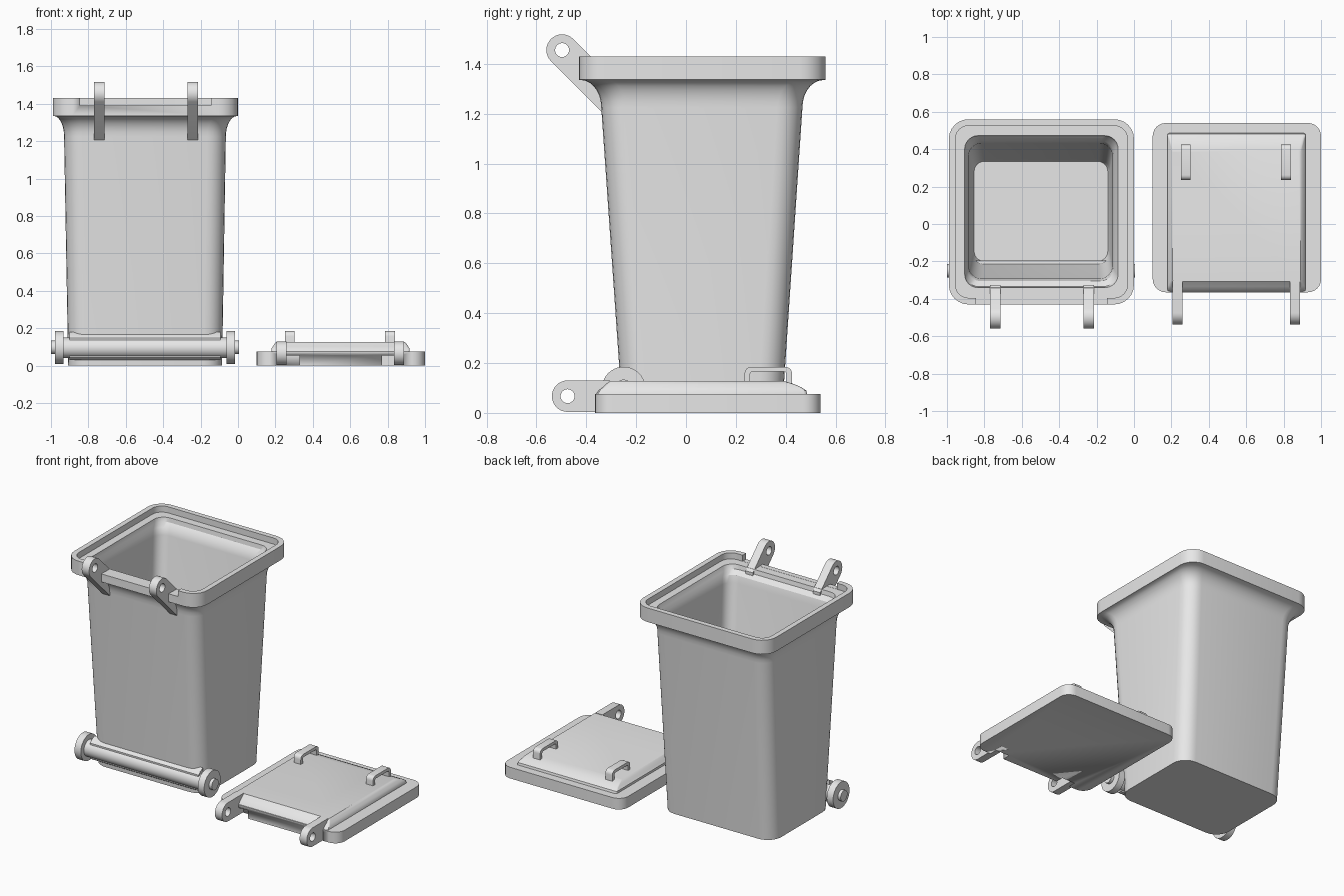
import bpy, bmesh, math
from mathutils import Matrix, Vector

if "Cube" in bpy.data.objects:
    bpy.data.objects.remove(bpy.data.objects["Cube"])

grey = bpy.data.materials.new("light grey plastic")
grey.diffuse_color = (0.8, 0.8, 0.8, 1)
grey.use_nodes = True
grey.node_tree.nodes["Principled BSDF"].inputs["Base Color"].default_value = grey.diffuse_color


def finish(ob):
    ob.data.materials.clear()
    ob.data.materials.append(grey)
    bpy.ops.object.select_all(action='DESELECT')
    ob.select_set(True)
    bpy.context.view_layer.objects.active = ob
    bpy.ops.object.shade_smooth_by_angle(angle=math.radians(32))
    return ob


def from_bmesh(name, bm):
    bmesh.ops.recalc_face_normals(bm, faces=bm.faces[:])
    me = bpy.data.meshes.new(name)
    bm.to_mesh(me)
    bm.free()
    ob = bpy.data.objects.new(name, me)
    bpy.context.collection.objects.link(ob)
    return finish(ob)


def loft(name, rings, n=7):
    """Skin rounded rectangles (x0, x1, y0, y1, z, radius), capped at both ends."""
    bm = bmesh.new()
    loops = []
    for x0, x1, y0, y1, z, r in rings:
        loop = []
        corners = ((x1 - r, y1 - r), (x0 + r, y1 - r), (x0 + r, y0 + r), (x1 - r, y0 + r))
        for k, (cx, cy) in enumerate(corners):
            for i in range(n):
                a = math.pi / 2 * (k + i / (n - 1))
                loop.append(bm.verts.new((cx + r * math.cos(a), cy + r * math.sin(a), z)))
        loops.append(loop)
    for a, b in zip(loops, loops[1:]):
        for i in range(len(a)):
            j = (i + 1) % len(a)
            bm.faces.new((a[i], a[j], b[j], b[i]))
    bm.faces.new(loops[0][::-1])
    bm.faces.new(loops[-1])
    return from_bmesh(name, bm)


def side_profile(name, x0, x1, outlines):
    """Extrude closed (y, z) outlines along x; inner outlines become holes."""
    cu = bpy.data.curves.new(name, 'CURVE')
    cu.dimensions, cu.fill_mode, cu.extrude = '2D', 'BOTH', (x1 - x0) / 2
    for pts in outlines:
        sp = cu.splines.new('POLY')
        sp.points.add(len(pts) - 1)
        for p, (y, z) in zip(sp.points, pts):
            p.co = (y, z, 0, 1)
        sp.use_cyclic_u = True
    ob = bpy.data.objects.new(name, cu)
    bpy.context.collection.objects.link(ob)
    ob.matrix_world = Matrix(((0, 0, 1, (x0 + x1) / 2), (1, 0, 0, 0), (0, 1, 0, 0), (0, 0, 0, 1)))
    bpy.ops.object.select_all(action='DESELECT')
    ob.select_set(True)
    bpy.context.view_layer.objects.active = ob
    bpy.ops.object.convert(target='MESH')
    ob = bpy.context.view_layer.objects.active
    bm = bmesh.new()
    bm.from_mesh(ob.data)
    bmesh.ops.remove_doubles(bm, verts=bm.verts[:], dist=1e-5)
    bmesh.ops.recalc_face_normals(bm, faces=bm.faces[:])
    bm.to_mesh(ob.data)
    bm.free()
    return finish(ob)


def arc(cy, cz, r, a0, a1, n):
    return [(cy + r * math.cos(math.radians(a0 + (a1 - a0) * i / n)),
             cz + r * math.sin(math.radians(a0 + (a1 - a0) * i / n))) for i in range(n + 1)]


def rod(name, x0, x1, y, z, r):
    bm = bmesh.new()
    mat = Matrix.Translation(((x0 + x1) / 2, y, z)) @ Matrix.Rotation(math.pi / 2, 4, 'Y')
    bmesh.ops.create_cone(bm, cap_ends=True, segments=40, radius1=r, radius2=r,
                          depth=x1 - x0, matrix=mat)
    return from_bmesh(name, bm)


def cut_box(target, x0, x1, y0, y1, z0, z1):
    bm = bmesh.new()
    bmesh.ops.create_cube(bm, size=1)
    for v in bm.verts:
        v.co = Vector(((x0 + x1) / 2 + v.co.x * (x1 - x0), (y0 + y1) / 2 + v.co.y * (y1 - y0),
                       (z0 + z1) / 2 + v.co.z * (z1 - z0)))
    cutter = from_bmesh("cutter", bm)
    cutter.hide_render = True
    mod = target.modifiers.new("cut", 'BOOLEAN')
    mod.operation, mod.solver, mod.object = 'DIFFERENCE', 'EXACT', cutter
    bpy.ops.object.select_all(action='DESELECT')
    target.select_set(True)
    bpy.context.view_layer.objects.active = target
    # keep the cut ahead of the smoothing
    bpy.ops.object.modifier_move_to_index(modifier=mod.name, index=0)
    bpy.ops.object.modifier_apply(modifier=mod.name)
    bpy.data.objects.remove(cutter)


# Bin shell: tapered body, flared collar, rim, stepped ledge and hollow inside
low, high = (-.93, -.065, -.34, .467), (-.985, -.005, -.422, .552)
rings = [(-.908, -.085, -.255, .385, 0, .10)]
for i in range(8):
    a = math.pi / 2 * i / 7
    u = 1 - math.cos(a)
    rings.append(tuple(p + (q - p) * u for p, q in zip(low, high)) + (1.225 + .11 * math.sin(a), .10))
rings += [
    (-.99, 0, -.43, .56, 1.336, .105),
    (-.99, 0, -.43, .56, 1.43, .105),
    (-.955, -.035, -.395, .525, 1.43, .07),
    (-.955, -.035, -.395, .525, 1.389, .07),
    (-.905, -.085, -.34, .472, 1.389, .07),
    (-.90, -.095, -.335, .468, 1.36, .07),
    (-.892, -.108, -.305, .445, 1.335, .07),
    (-.885, -.115, -.292, .432, 1.29, .07),
    (-.865, -.13, -.21, .345, .08, .06),
    (-.855, -.14, -.20, .335, .05, .055),
]
shell = loft("bin_shell", rings)
cut_box(shell, -.845, -.145, -.5, -.37, 1.39, 1.5)

# Axle with its housing, wheels and hubs
side_profile("axle_housing", -.90, -.093,
             [[(-.24, .18), (-.268, .165), (-.285, .148), (-.285, .045), (-.262, .03), (-.24, .03)]])
rod("axle", -.95, -.045, -.25, .095, .055)
for side in (-1, 1):
    c = -.4975
    w = sorted((c + side * .435, c + side * .482))
    h = sorted((c + side * .43, c + side * .5025))
    rod("wheel", w[0], w[1], -.25, .0975, .0875)
    rod("wheel_hub", h[0], h[1], -.25, .0975, .036)

# Hinge arms on the bin
for x in (-.77, -.27):
    side_profile("bin_hinge_arm", x, x + .055, [
        arc(-.497, 1.455, .063, 45, 225, 16) + [(-.335, 1.204), (-.325, 1.21), (-.325, 1.372)],
        arc(-.497, 1.455, .028, 0, 345, 23)])

# Lid base with two front recesses
base = loft("lid_base", [(.10, 1, -.365, .54, 0, .07), (.10, 1, -.365, .54, .075, .07)])
for x in (.225, .77):
    cut_box(base, x, x + .105, -.4, -.31, -.02, .055)

# Raised lid panel
loft("lid_panel", [
    (.178, .918, -.363, .487, .07, .012),
    (.178, .918, -.350, .482, .09, .012),
    (.187, .910, -.333, .462, .103, .012),
    (.194, .903, -.32, .435, .115, .012),
    (.206, .891, -.307, .395, .127, .012)], n=4)

# Lid hinge arms
for x in (.205, .835):
    side_profile("lid_hinge_arm", x, x + .053, [
        arc(-.475, .067, .063, 90, 270, 16) + [(-.305, .004), (-.305, .13)],
        arc(-.475, .067, .028, 0, 345, 23)])

# Lid handles
for x in (.25, .787):
    side_profile("lid_handle", x, x + .052, [
        [(.235, .11)] + arc(.262, .158, .027, 180, 90, 5) + arc(.398, .158, .027, 90, 0, 5)
        + [(.425, .09), (.403, .09)] + arc(.393, .155, .01, 0, 90, 3)
        + arc(.267, .155, .01, 90, 180, 3) + [(.257, .11)]])
